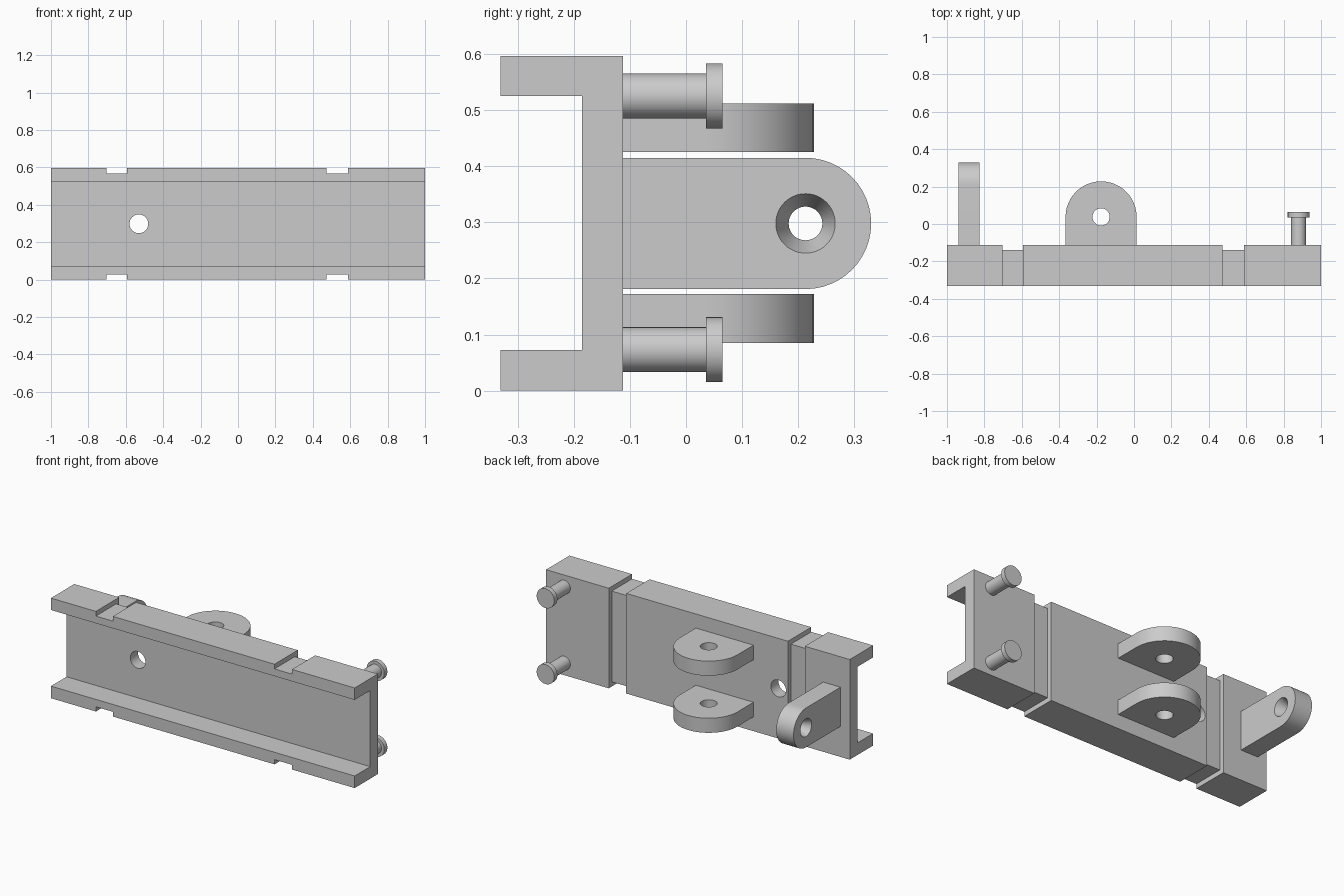
import bpy, bmesh
from math import sin, cos, pi, radians
from mathutils import Matrix, Vector

cube = bpy.data.objects.get("Cube")
if cube:
    bpy.data.objects.remove(cube, do_unlink=True)

steel = bpy.data.materials.new("plain_grey")
steel.use_nodes = True
GREY = (0.6, 0.6, 0.6, 1)
steel.diffuse_color = GREY
steel.node_tree.nodes["Principled BSDF"].inputs["Base Color"].default_value = GREY

FRONT, BACK, TOP, MID = -0.331, -0.112, 0.596, 0.298
# Each frame maps (u, v, depth) to world axes
ALONG_X = lambda u, v, d: Vector((d, u, v))
ALONG_Y = lambda u, v, d: Vector((u, d, v))
ALONG_Z = lambda u, v, d: Vector((u, v, d))


def loft(name, rings, frame):
    """Solid through a list of (outline, depth) rings."""
    bm = bmesh.new()
    loops = [[bm.verts.new(frame(u, v, d)) for u, v in pts] for pts, d in rings]
    for a, b in zip(loops, loops[1:]):
        for i in range(len(a)):
            j = (i + 1) % len(a)
            bm.faces.new((a[i], a[j], b[j], b[i]))
    bm.faces.new(loops[0])
    bm.faces.new(loops[-1])
    bmesh.ops.recalc_face_normals(bm, faces=bm.faces)
    mesh = bpy.data.meshes.new(name)
    bm.to_mesh(mesh)
    bm.free()
    mesh.materials.append(steel)
    ob = bpy.data.objects.new(name, mesh)
    bpy.context.collection.objects.link(ob)
    return ob


def circle(u, v, r, n=48):
    return [(u + r * cos(2 * pi * i / n), v + r * sin(2 * pi * i / n)) for i in range(n)]


def cut(ob, cutter):
    cutter.hide_render = True
    mod = ob.modifiers.new("cut", "BOOLEAN")
    mod.operation, mod.solver, mod.object = "DIFFERENCE", "EXACT", cutter
    bpy.context.view_layer.objects.active = ob
    bpy.ops.object.modifier_apply(modifier=mod.name)
    bpy.data.objects.remove(cutter, do_unlink=True)


def smooth(ob):
    bpy.ops.object.select_all(action="DESELECT")
    ob.select_set(True)
    bpy.context.view_layer.objects.active = ob
    bpy.ops.object.shade_smooth_by_angle(angle=radians(30))


# Channel beam, open to the front
WEB, LOW, HIGH = -0.185, 0.072, 0.525
section = [(FRONT, 0), (BACK, 0), (BACK, TOP), (FRONT, TOP),
           (FRONT, HIGH), (WEB, HIGH), (WEB, LOW), (FRONT, LOW)]
beam = loft("channel_beam", [(section, -1), (section, 1)], ALONG_X)

# Shallow grooves wrapped around the bottom, back and top
G, E = 0.028, 0.1
band = [(FRONT - E, -E), (BACK + E, -E), (BACK + E, TOP + E), (FRONT - E, TOP + E),
        (FRONT - E, TOP - G), (BACK - G, TOP - G), (BACK - G, G), (FRONT - E, G)]
for x0, x1 in ((-0.704, -0.593), (0.472, 0.587)):
    cut(beam, loft("groove_cutter", [(band, x0), (band, x1)], ALONG_X))
hole = circle(-0.53, MID, 0.05)
cut(beam, loft("hole_cutter", [(hole, -0.3), (hole, 0)], ALONG_Y))
smooth(beam)


def tongue(centre, r, n=24):
    """Round-ended outline in (across, outward) coordinates."""
    c, out = centre
    arc = [(c + r * cos(pi * i / n), out + r * sin(pi * i / n)) for i in range(n + 1)]
    return [(c + r, BACK)] + arc + [(c - r, BACK)]


# Pair of horizontal hinge lugs
hinge = (-0.176, 0.038)
for name, z0 in (("lower_hinge_lug", 0.085), ("upper_hinge_lug", 0.425)):
    z1 = z0 + 0.087
    outline = tongue(hinge, 0.19)
    lug = loft(name, [(outline, z0), (outline, z1)], ALONG_Z)
    bore = circle(*hinge, 0.046)
    cut(lug, loft("bore_cutter", [(bore, z0 - E), (bore, z1 + E)], ALONG_Z))
    smooth(lug)

# Upright eye lug with a bore flared toward both sides
X0, X1 = -0.939, -0.825
outline = [(out, z) for z, out in tongue((MID, 0.213), 0.117)]
eye = loft("eye_lug", [(outline, X0), (outline, X1)], ALONG_X)
rings = [(circle(0.213, MID, r), x) for r, x in
         ((0.053, X0 - 0.01), (0.053, X0), (0.03, (X0 + X1) / 2),
          (0.053, X1), (0.053, X1 + 0.01))]
cut(eye, loft("flared_cutter", rings, ALONG_X))
smooth(eye)

# Headed pins near the left end
for name, z in (("lower_pin", 0.073), ("upper_pin", 0.525)):
    shaft, head = circle(0.88, z, 0.04), circle(0.88, z, 0.058)
    smooth(loft(name, [(shaft, BACK), (shaft, 0.036), (head, 0.036), (head, 0.065)], ALONG_Y))
